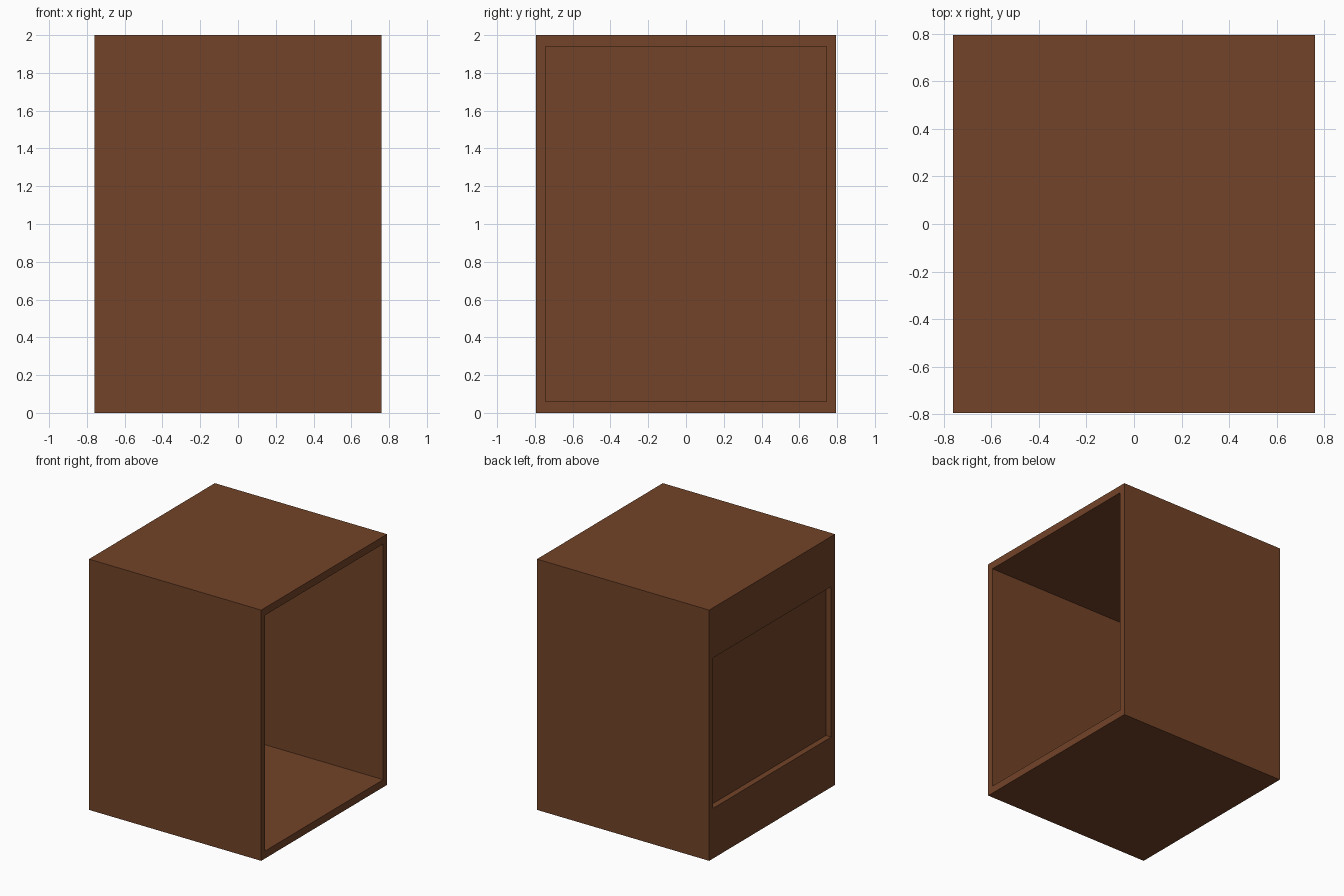
import bpy
import bmesh
from mathutils import Matrix, Vector

if "Cube" in bpy.data.objects:
    bpy.data.objects.remove(bpy.data.objects["Cube"])

# Single wood colour
wood = bpy.data.materials.new("brown wood")
wood.diffuse_color = (0.17, 0.057, 0.021, 1)
wood.use_nodes = True
wood.node_tree.nodes["Principled BSDF"].inputs["Base Color"].default_value = wood.diffuse_color


def board(name, lo, hi):
    """Flat-faced board spanning two opposite corners."""
    lo, hi = Vector(lo), Vector(hi)
    size = hi - lo
    bm = bmesh.new()
    bmesh.ops.create_cube(
        bm, size=1,
        matrix=Matrix.Translation((lo + hi) / 2) @ Matrix.Diagonal((*size, 1)))
    mesh = bpy.data.meshes.new(name)
    bm.to_mesh(mesh)
    bm.free()
    mesh.materials.append(wood)
    obj = bpy.data.objects.new(name, mesh)
    bpy.context.collection.objects.link(obj)
    return obj


X, Y, H = 0.76, 0.793, 2.0      # half depth, half width, height
SIDE, DECK = 0.048, 0.06        # board thicknesses
RAIL_H, RAIL_T = 0.34, 0.047    # rear rail height and thickness
PANEL_T = 0.012
YI = Y - SIDE                   # inner half width

# Full-height side boards
board("front_side", (-X, -Y, 0), (X, -YI, H))
board("rear_side", (-X, YI, 0), (X, Y, H))

# Bottom and top boards between the sides
board("bottom_board", (-X, -YI, 0), (X, YI, DECK))
board("top_board", (-X, -YI, H - DECK), (X, YI, H))

# Recessed thin back panel, opposite the open +x side
px = -X + RAIL_T
board("back_panel", (px, -YI, DECK), (px + PANEL_T, YI, H - DECK))

# Mounting rails behind the panel, along its bottom and top
for name, z in (("lower_rail", DECK), ("upper_rail", H - DECK - RAIL_H)):
    board(name, (-X, -YI, z), (px, YI, z + RAIL_H))
